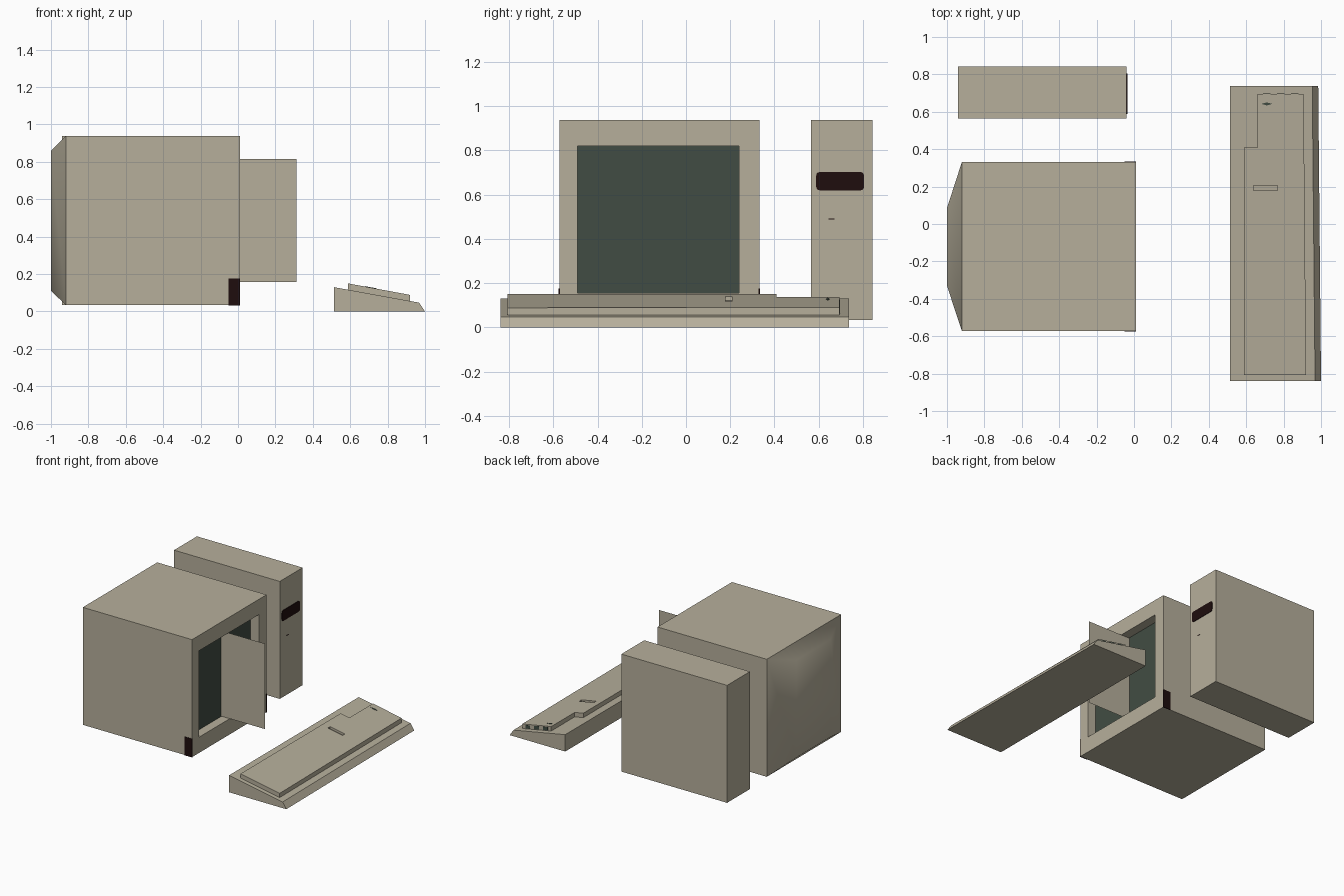
import bpy, bmesh, math
from mathutils import Vector

if "Cube" in bpy.data.objects:
    bpy.data.objects.remove(bpy.data.objects["Cube"])


def material(name, rgb):
    m = bpy.data.materials.new(name)
    m.diffuse_color = (*rgb, 1)
    m.use_nodes = True
    m.node_tree.nodes["Principled BSDF"].inputs["Base Color"].default_value = m.diffuse_color
    return m


BEIGE = material("beige plastic", (0.47, 0.43, 0.33))
GREEN = material("dark green glass", (0.053, 0.073, 0.056))
DARK = material("dark maroon", (0.013, 0.004, 0.004))


def finish(name, bm, *mats):
    bmesh.ops.recalc_face_normals(bm, faces=bm.faces)
    me = bpy.data.meshes.new(name)
    bm.to_mesh(me)
    bm.free()
    ob = bpy.data.objects.new(name, me)
    bpy.context.collection.objects.link(ob)
    for m in mats:
        me.materials.append(m)
    return ob


def loft(name, rings, *mats):
    """Skin a list of equal-length point rings and cap both ends."""
    bm = bmesh.new()
    vs = [[bm.verts.new(p) for p in r] for r in rings]
    n = len(vs[0])
    for a, b in zip(vs, vs[1:]):
        for i in range(n):
            bm.faces.new((a[i], a[(i + 1) % n], b[(i + 1) % n], b[i]))
    bm.faces.new(vs[0])
    bm.faces.new(vs[-1])
    return finish(name, bm, *mats)


def rect(x, y0, y1, z0, z1):
    return [(x, y0, z0), (x, y1, z0), (x, y1, z1), (x, y0, z1)]


def box(name, x0, x1, y0, y1, z0, z1, mat):
    return loft(name, [rect(x0, y0, y1, z0, z1), rect(x1, y0, y1, z0, z1)], mat)


# Monitor: tapered back, body, bezel and recessed screen in one skin
monitor = loft("monitor", [
    rect(-1.0, -0.33, 0.085, 0.11, 0.86),
    rect(-0.92, -0.573, 0.332, 0.034, 0.938),
    rect(0.01, -0.573, 0.332, 0.034, 0.938),
    rect(0.01, -0.49, 0.24, 0.155, 0.82),
    rect(-0.06, -0.49, 0.24, 0.155, 0.82)], BEIGE, GREEN)
for p in monitor.data.polygons:
    c = p.center
    if abs(c.x + 0.06) < 0.001 and abs(p.normal.x) > 0.9:
        p.material_index = 1
    p.use_smooth = c.x < -0.93          # softly shaded back taper
for e in monitor.data.edges:
    if all(monitor.data.vertices[v].co.x > -0.95 for v in e.vertices):
        e.use_edge_sharp = True

# Thin sheet standing out of the screen
bm = bmesh.new()
bm.faces.new([bm.verts.new(p) for p in
              ((-0.06, -0.12, 0.158), (0.312, -0.12, 0.158),
               (0.312, -0.12, 0.815), (-0.06, -0.12, 0.815))])
finish("screen_divider", bm, BEIGE)

# Dark plates on both lower front corners of the monitor
for side, y in (("left", -0.573), ("right", 0.332)):
    box("corner_plate_" + side, -0.052, 0.0115, y - 0.003, y + 0.003, 0.033, 0.176, DARK)

# Computer case
box("computer_case", -0.94, -0.04, 0.565, 0.843, 0.034, 0.938, BEIGE)


# Rounded dark slot on the case front
def rounded(x, cy, cz, w, h, r, seg=5):
    pts = []
    for k, (sy, sz) in enumerate(((1, 1), (-1, 1), (-1, -1), (1, -1))):
        for i in range(seg + 1):
            a = math.pi / 2 * (k + i / seg)
            pts.append((x, cy + sy * (w / 2 - r) + r * math.cos(a),
                        cz + sz * (h / 2 - r) + r * math.sin(a)))
    return pts


loft("drive_slot", [rounded(x, 0.697, 0.661, 0.216, 0.082, 0.015)
                    for x in (-0.042, -0.036)], DARK)
box("case_light", -0.042, -0.038, 0.645, 0.672, 0.487, 0.492, DARK)

# Keyboard base: wedge profile, slightly narrower at the far end
loft("keyboard_base", [
    [(0.512, y, 0), (0.512, y, 0.13), (f - 0.032, y, 0.047), (f, y, 0)]
    for y, f in ((-0.84, 1.0), (0.737, 0.985))], BEIGE)


# Raised, sloping key panel with a notched corner
def slope(x, lift=0.0):
    return 0.15 - 0.185 * (x - 0.587) + lift


outline = [(0.587, -0.807), (0.92, -0.807), (0.907, 0.695),
           (0.661, 0.695), (0.661, 0.41), (0.587, 0.41)]
panel = loft("key_panel", [[(x, y, slope(x, d)) for x, y in outline]
                           for d in (-0.045, 0)], BEIGE)

# Narrow groove cut into the panel
cutter = loft("groove_cutter", [[(x, y, slope(x, d)) for x, y in
                                 ((0.64, 0.178), (0.766, 0.178), (0.766, 0.207), (0.64, 0.207))]
                                for d in (-0.018, 0.03)], BEIGE)
cutter.hide_render = True
mod = panel.modifiers.new("groove", "BOOLEAN")
mod.operation, mod.object, mod.solver = "DIFFERENCE", cutter, "EXACT"
bpy.context.view_layer.objects.active = panel
bpy.ops.object.modifier_apply(modifier=mod.name)
bpy.data.objects.remove(cutter)

# Small diamond indicator on the panel
loft("panel_indicator", [[(x, y, slope(x, d)) for x, y in
                          ((0.68, 0.642), (0.71, 0.634), (0.74, 0.642), (0.71, 0.65))]
                         for d in (-0.002, 0.002)], GREEN)

# Dark sockets along the end of the panel
for i in range(3):
    x0 = 0.69 + i * 0.075
    x1 = x0 + 0.04
    loft("socket_%d" % (i + 1), [
        [(x0, y, slope(x0, -0.032)), (x1, y, slope(x1, -0.032)),
         (x1, y, slope(x1, -0.006)), (x0, y, slope(x0, -0.006))]
        for y in (0.693, 0.697)], GREEN)
